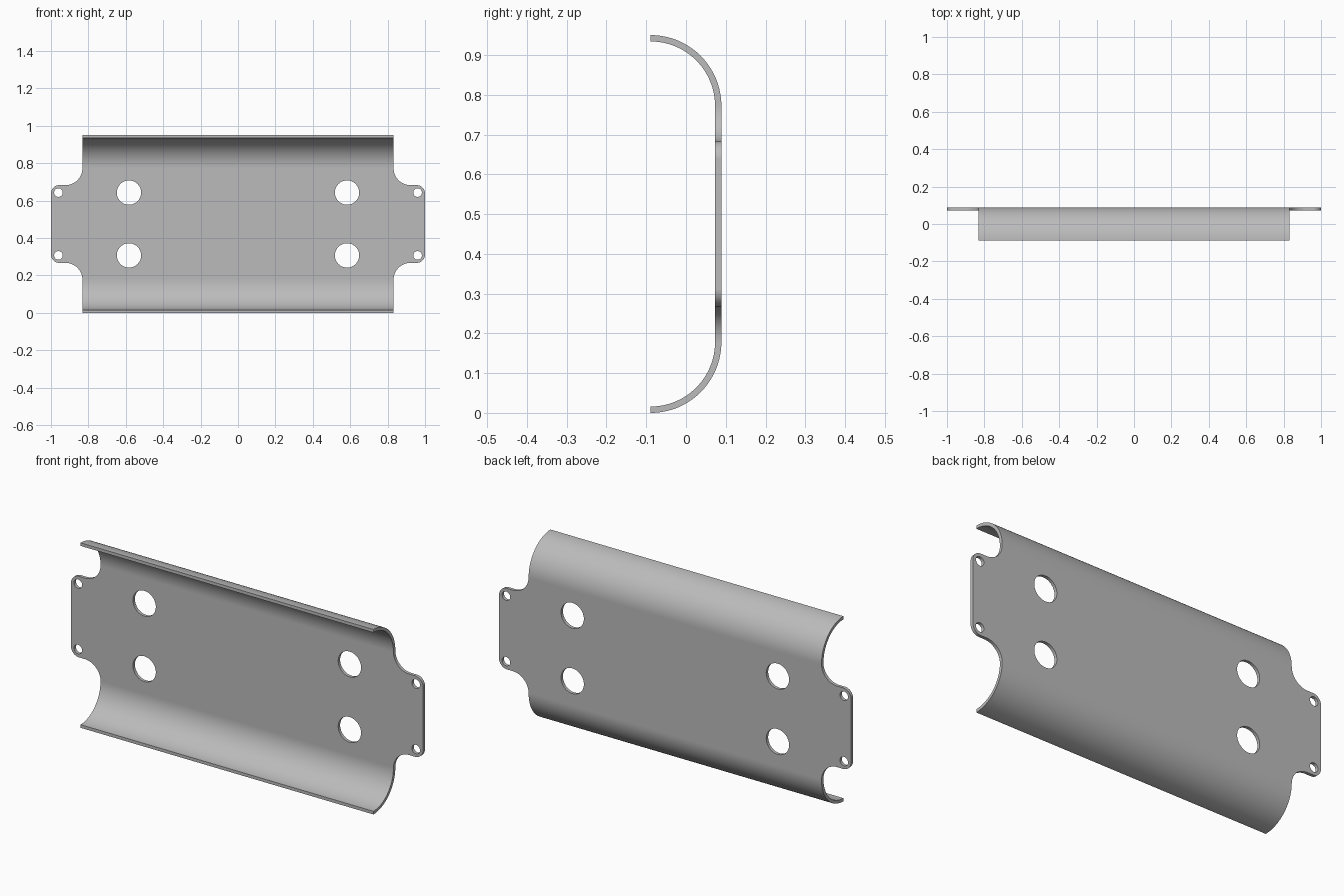
import bpy, bmesh
from math import sin, cos, pi, radians
from mathutils import Vector

if "Cube" in bpy.data.objects:
    bpy.data.objects.remove(bpy.data.objects["Cube"])

HEIGHT, MID = 0.95, 0.475
BACK, BEND, THICK = 0.089, 0.178, 0.016      # back plane, bend radius, sheet thickness
BODY, EAR = 0.832, 0.208                     # body half width, ear half height
FILLET, CORNER = 0.09, 0.045

grey = bpy.data.materials.new("sheet grey")
grey.use_nodes = True
colour = (0.5, 0.5, 0.5, 1)
grey.diffuse_color = colour
grey.node_tree.nodes["Principled BSDF"].inputs["Base Color"].default_value = colour


def arc(cx, cy, r, start, end, steps):
    angles = [radians(start + (end - start) * i / steps) for i in range(steps + 1)]
    return [(cx + r * cos(a), cy + r * sin(a)) for a in angles]


def prism(name, points, direction):
    """Extrude a closed loop of 3D points along a direction."""
    bm = bmesh.new()
    face = bm.faces.new([bm.verts.new(p) for p in points])
    new = bmesh.ops.extrude_face_region(bm, geom=[face])["geom"]
    verts = [g for g in new if isinstance(g, bmesh.types.BMVert)]
    bmesh.ops.translate(bm, verts=verts, vec=Vector(direction))
    bmesh.ops.recalc_face_normals(bm, faces=bm.faces)
    mesh = bpy.data.meshes.new(name)
    bm.to_mesh(mesh)
    bm.free()
    mesh.materials.append(grey)
    obj = bpy.data.objects.new(name, mesh)
    bpy.context.collection.objects.link(obj)
    return obj


def cut(target, cutter, operation):
    mod = target.modifiers.new("cut", "BOOLEAN")
    mod.operation, mod.object, mod.solver = operation, cutter, "EXACT"
    bpy.context.view_layer.objects.active = target
    bpy.ops.object.modifier_apply(modifier=mod.name)
    bpy.data.objects.remove(cutter)


# Curved sheet: a C-shaped section run along the full width
def section(radius):
    low = arc(BACK - BEND, BEND, radius, -90, 0, 32)
    return low + [(y, HEIGHT - z) for y, z in reversed(low)]


loop = section(BEND) + section(BEND - THICK)[::-1]
plate = prism("mounting_plate", [(-1.1, y, z) for y, z in loop], (2.2, 0, 0))

# Front outline: body with filleted, rounded ears
quarter = [(BODY, MID + 0.1)]
quarter += arc(BODY + FILLET, EAR + FILLET, FILLET, 180, 270, 16)
quarter += arc(1 - CORNER, EAR - CORNER, CORNER, 90, 0, 12)
right = quarter + [(x, -z) for x, z in reversed(quarter)]
right = [p for i, p in enumerate(right)]
outline = right + [(-x, -z) for x, z in right]
quarter[0] = (BODY, MID + 0.1)
cut(plate, prism("outline_cutter", [(x, -0.5, z + MID) for x, z in outline], (0, 1, 0)),
    "INTERSECT")

# Large cable holes and small screw holes, mirrored to all quarters
for x, radius in ((0.583, 0.065), (0.96, 0.023)):
    for sx in (-1, 1):
        for sz in (-1, 1):
            ring = arc(sx * x, MID + sz * 0.168, radius, 0, 360, 48)[:-1]
            cut(plate, prism("hole_cutter", [(px, -0.5, pz) for px, pz in ring], (0, 1, 0)),
                "DIFFERENCE")

# Smooth bends, crisp sheet edges
bpy.ops.object.select_all(action="DESELECT")
plate.select_set(True)
bpy.context.view_layer.objects.active = plate
bpy.ops.object.shade_smooth_by_angle(angle=radians(30))
weighted = plate.modifiers.new("even shading", "WEIGHTED_NORMAL")
weighted.keep_sharp = True
